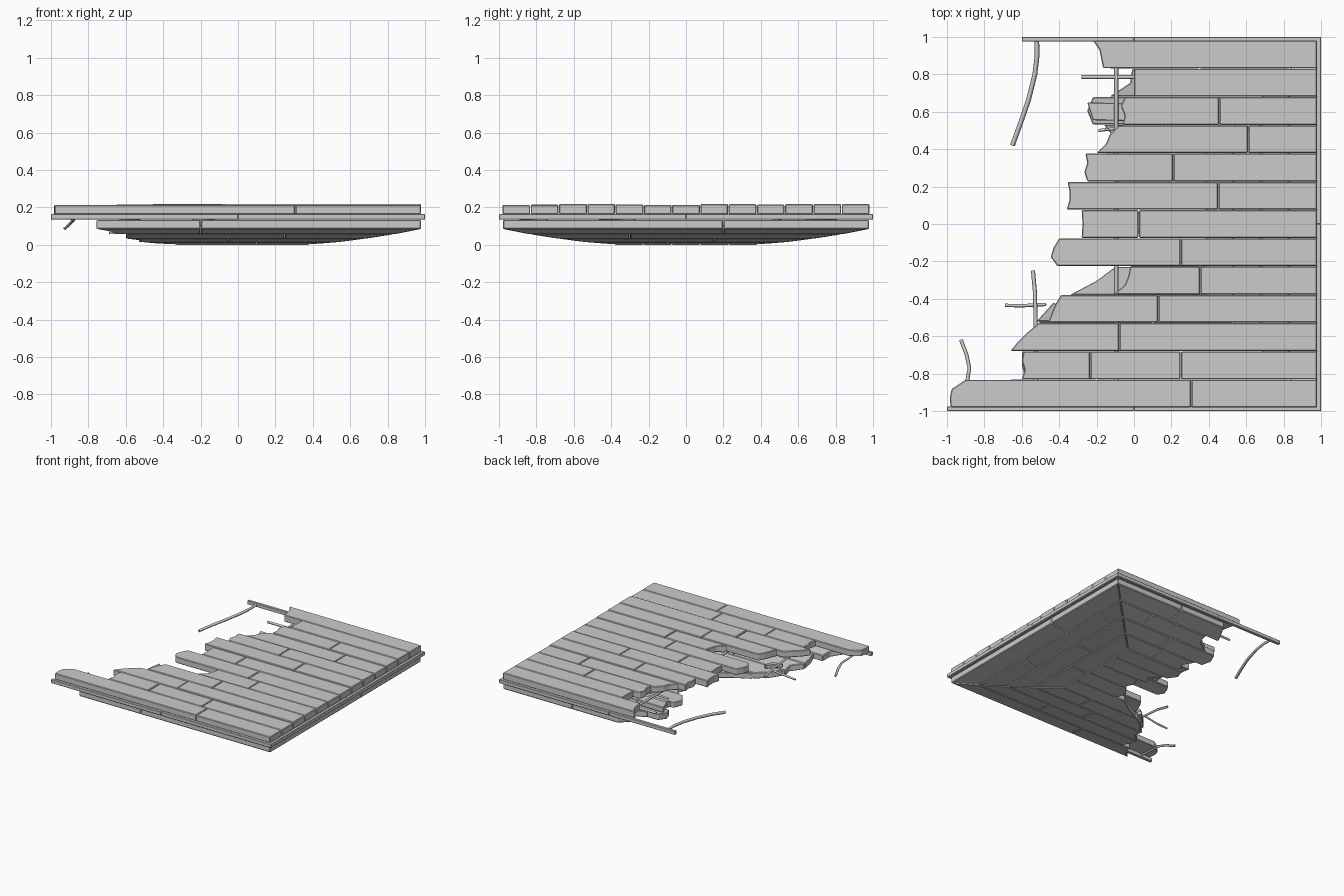
import bpy, bmesh, random

if "Cube" in bpy.data.objects:
    bpy.data.objects.remove(bpy.data.objects["Cube"])
random.seed(4)


def prism(name, pts, thick, bevel=0.005):
    """Solid from a ring of (x, y, z) points, extruded up, edges chamfered."""
    bm = bmesh.new()
    low = [bm.verts.new(p) for p in pts]
    top = [bm.verts.new((x, y, z + thick)) for x, y, z in pts]
    n = len(pts)
    bm.faces.new(low)
    bm.faces.new(top)
    for i in range(n):
        j = (i + 1) % n
        bm.faces.new((low[i], low[j], top[j], top[i]))
    bmesh.ops.recalc_face_normals(bm, faces=bm.faces)
    bmesh.ops.bevel(bm, geom=bm.edges[:], offset=bevel, segments=1,
                    affect='EDGES', clamp_overlap=True)
    me = bpy.data.meshes.new(name)
    bm.to_mesh(me)
    bm.free()
    ob = bpy.data.objects.new(name, me)
    bpy.context.collection.objects.link(ob)
    return ob


def box(name, x0, x1, y0, y1, z0, z1, bevel=0.003):
    return prism(name, [(x0, y0, z0), (x1, y0, z0), (x1, y1, z0), (x0, y1, z0)],
                 z1 - z0, bevel)


def bar(name, pts, width=0.011):
    """Thin square bar along a path."""
    cu = bpy.data.curves.new(name, 'CURVE')
    cu.dimensions = '3D'
    cu.bevel_depth = width
    cu.bevel_resolution = 0
    cu.use_fill_caps = True
    sp = cu.splines.new('POLY')
    sp.points.add(len(pts) - 1)
    for p, co in zip(sp.points, pts):
        p.co = (*co, 1)
    ob = bpy.data.objects.new(name, cu)
    bpy.context.collection.objects.link(ob)
    bpy.ops.object.select_all(action='DESELECT')
    ob.select_set(True)
    bpy.context.view_layer.objects.active = ob
    bpy.ops.object.convert(target='MESH')


# Deck boards: broken left end (x from low y to high y), then seams
G = 0.0015
deck = [
    ([-.98, -.985, -.975, -.90], [.305]),
    ([-.60, -.585, -.60, -.59], [-.235, .25]),
    ([-.66, -.62, -.57, -.51], [-.08]),
    ([-.46, -.44, -.42, -.39], [.13]),
    ([-.11, -.05, -.03, -.02], [.355]),
    ([-.41, -.445, -.43, -.40], [.25]),
    ([-.28, -.275, -.28], [.025]),
    ([-.36, -.345, -.345, -.355], [.45]),
    ([-.25, -.265, -.25, -.26], [.21]),
    ([-.20, -.15, -.13, -.08], [.61]),
    ([-.06, -.05, -.07, -.05], [.455]),
    ([0, 0], []),
    ([-.165, -.175, -.185, -.22], []),
]
pitch = 1.965 / len(deck)
for i, (ends, seams) in enumerate(deck):
    y0, y1 = -.9825 + i * pitch + G, -.9825 + (i + 1) * pitch - G
    stops = seams + [.98]
    for k, x1 in enumerate(stops):
        if k == 0:
            n = len(ends) - 1
            left = [(x, y0 + (y1 - y0) * j / n) for j, x in enumerate(ends)]
        else:
            left = [(stops[k - 1] + G, y0), (stops[k - 1] + G, y1)]
        ring = left + [(x1 - G, y1), (x1 - G, y0)]
        prism("deck_board", [(x, y, .163) for x, y in ring],
              .052 + random.uniform(-.003, .005))

# Rim strips around the edge, jointed midway
for a, b in ((-1, 0), (0, 1)):
    box("front_rim", a, b, -1, -.975, .135, .165)
    box("right_rim", .975, 1, a, b, .135, .165)
    box("back_rim", max(a, -.6), b, .975, 1, .135, .165)

# Underside: mitred rings stepping inward and down, as a shallow hip
R = [.98, .83, .68, .53, .38]
Z = [.085, .056, .033, .014, .003]
place = {'front': lambda u, r: (u, -r), 'back': lambda u, r: (u, r),
         'right': lambda u, r: (r, u)}
# Start of each board (outer, middle, inner); None = full mitre
starts = {
    'front': [(-.76, -.68, -.66), (-.58, -.60, -.60), (-.60, -.52, -.53),
              (-.51, -.45, -.35)],
    'back': [(-.06, -.10, -.13), (-.01, -.02, -.13), (-.22, -.25, -.22),
             (-.16, -.10, -.13)],
    'right': [None] * 4,
}
seam_at = {'front': [-.2, .25, -.05, .1], 'back': [.35, .5, .2, .15],
           'right': [.2, -.3, .15, -.1]}
for side, rows in starts.items():
    for i, st in enumerate(rows):
        r0, r1, z0, z1 = R[i] - G, R[i + 1] + G, Z[i], Z[i + 1]
        rm, zm, s = (r0 + r1) / 2, (z0 + z1) / 2, seam_at[side][i]
        a, m, b = st or (-r0, -rm, -r1)
        rings = [
            [(a, r0, z0), (s - G, r0, z0), (s - G, r1, z1), (b, r1, z1), (m, rm, zm)],
            [(s + G, r0, z0), (r0 - G, r0, z0), (r1 - G, r1, z1), (s + G, r1, z1)],
        ]
        for ring in rings:
            prism(side + "_under_board",
                  [(*place[side](u, r), z) for u, r, z in ring], .05)

# Flat bottom boards with broken ends
flat = [(-.34, -.20, -.10), (-.02, -.05, .01), (.04, 0, .03),
        (-.05, -.02, -.10), (-.13, -.18, -.15)]
for i, (a, m, b) in enumerate(flat):
    y0, y1 = -.38 + i * .152 + G, -.38 + (i + 1) * .152 - G
    ring = [(a, y0), (.379, y0), (.379, y1), (b, y1), (m, (y0 + y1) / 2)]
    prism("bottom_board", [(x, y, 0) for x, y in ring], .045, .003)

# Bars between the layers, exposed at the break
bar("inner_bar", [(-.095, -.97, .15), (-.095, .85, .15)])
bar("inner_bar", [(-.28, .785, .148), (.9, .785, .15)])
bar("inner_bar", [(-.19, .50, .135), (-.1, .51, .145), (.8, .51, .15)], .008)
bar("inner_bar", [(-.54, -.25, .12), (-.53, -.36, .14), (-.525, -.56, .15),
                  (-.525, -.97, .15)])
bar("inner_bar", [(-.69, -.435, .068), (-.6, -.437, .075), (-.47, -.43, .09)], .009)

# Long bent bars drooping at the corners
bar("bent_bar", [(-.52, .98, .15), (-.518, .9, .15), (-.53, .8, .147),
                 (-.565, .66, .14), (-.61, .53, .13), (-.65, .42, .115)], .013)
bar("bent_bar", [(-.89, -.97, .15), (-.89, -.83, .14), (-.88, -.77, .132),
                 (-.895, -.70, .115), (-.925, -.62, .088)], .01)

# Splinters under the broken edge
prism("splinter", [(-.52, -.52, .09), (-.42, -.52, .08), (-.40, -.44, .08),
                   (-.43, -.42, .09)], .03, .004)
prism("splinter", [(-.22, .555, .09), (0, .55, .09), (0, .645, .09),
                   (-.25, .65, .09)], .045, .004)
